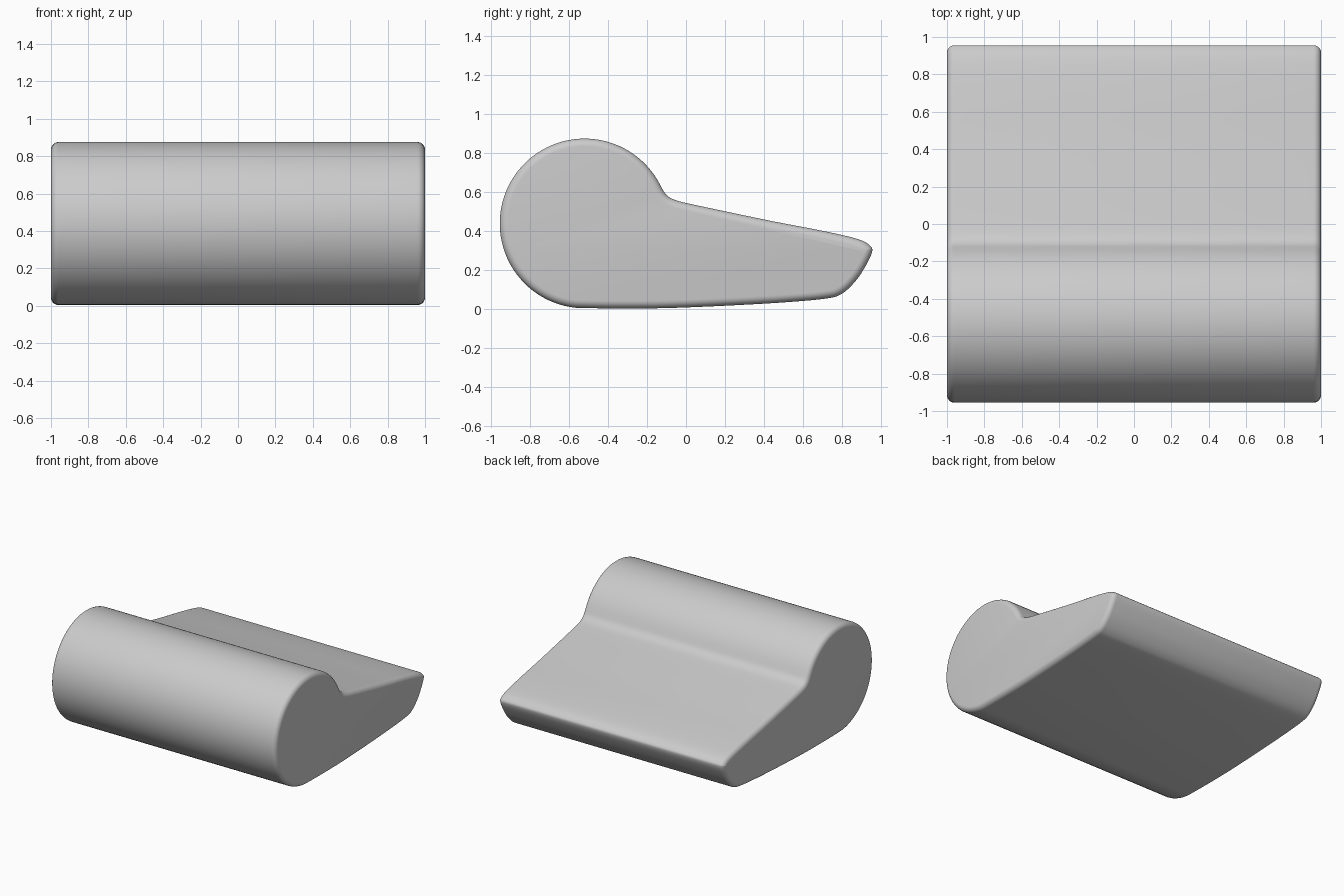
import bpy, bmesh, math
from mathutils import Vector

if "Cube" in bpy.data.objects:
    bpy.data.objects.remove(bpy.data.objects["Cube"])

# Side outline (y, z), counter-clockwise: round roll, then the tapering wedge
CY, CZ, R = -0.52, 0.44, 0.435
roll = []
for i in range(61):
    a = math.radians(26 + (264 - 26) * i / 60)
    roll.append(Vector((CY + R * math.cos(a), CZ + R * math.sin(a))))
wedge = [Vector(p) for p in (
    (-0.35, 0.004), (-0.1, 0.006), (0.2, 0.018), (0.5, 0.035), (0.72, 0.055),
    (0.80, 0.08), (0.87, 0.145), (0.92, 0.22), (0.953, 0.29), (0.945, 0.325),
    (0.88, 0.36), (0.7, 0.402), (0.45, 0.45), (0.2, 0.502), (0.0, 0.545),
    (-0.07, 0.566), (-0.105, 0.592))]


def smooth_curve(pts, before, after, steps=5):
    """Catmull-Rom curve through pts, leaving out the end points before and after."""
    p = [before[0], before[1]] + pts + [after[0], after[1]]
    out = []
    for i in range(1, len(p) - 2):
        a, b, c, d = p[i - 1:i + 3]
        for s in range(steps):
            t = s / steps
            out.append(0.5 * (2 * b + (c - a) * t + (2 * a - 5 * b + 4 * c - d) * t * t
                              + (3 * b - a - 3 * c + d) * t ** 3))
    return out[1:]


outline = roll + smooth_curve(wedge, roll[-2:], roll[:2])


def inset(pts, dist):
    """Move the outline inwards along its normals."""
    out = []
    n = len(pts)
    for i, p in enumerate(pts):
        t = (pts[(i + 1) % n] - pts[i - 1]).normalized()
        out.append(p - Vector((t.y, -t.x)) * dist)
    return out


# Cushion body: rings along x with rounded ends
EDGE, STEPS = 0.04, 6
arc = [math.pi / 2 * i / STEPS for i in range(STEPS + 1)]
half = [(1 - EDGE + EDGE * math.sin(a), EDGE * (1 - math.cos(a))) for a in arc]
stations = [(-x, d) for x, d in reversed(half)] + half

bm = bmesh.new()
rings = []
for x, d in stations:
    rings.append([bm.verts.new((x, p.x, p.y)) for p in inset(outline, d)])
n = len(outline)
for a, b in zip(rings, rings[1:]):
    for i in range(n):
        j = (i + 1) % n
        bm.faces.new((a[i], a[j], b[j], b[i]))
bm.faces.new(list(reversed(rings[0])))
bm.faces.new(rings[-1])
bmesh.ops.recalc_face_normals(bm, faces=bm.faces)

mesh = bpy.data.meshes.new("cushion")
bm.to_mesh(mesh)
bm.free()
cushion = bpy.data.objects.new("cushion", mesh)
bpy.context.collection.objects.link(cushion)

# Plain grey fabric
grey = bpy.data.materials.new("light grey fabric")
grey.diffuse_color = (0.6, 0.6, 0.6, 1)
grey.use_nodes = True
grey.node_tree.nodes["Principled BSDF"].inputs["Base Color"].default_value = grey.diffuse_color
mesh.materials.append(grey)

bpy.context.view_layer.objects.active = cushion
cushion.select_set(True)
bpy.ops.object.shade_smooth_by_angle(angle=math.radians(40))
